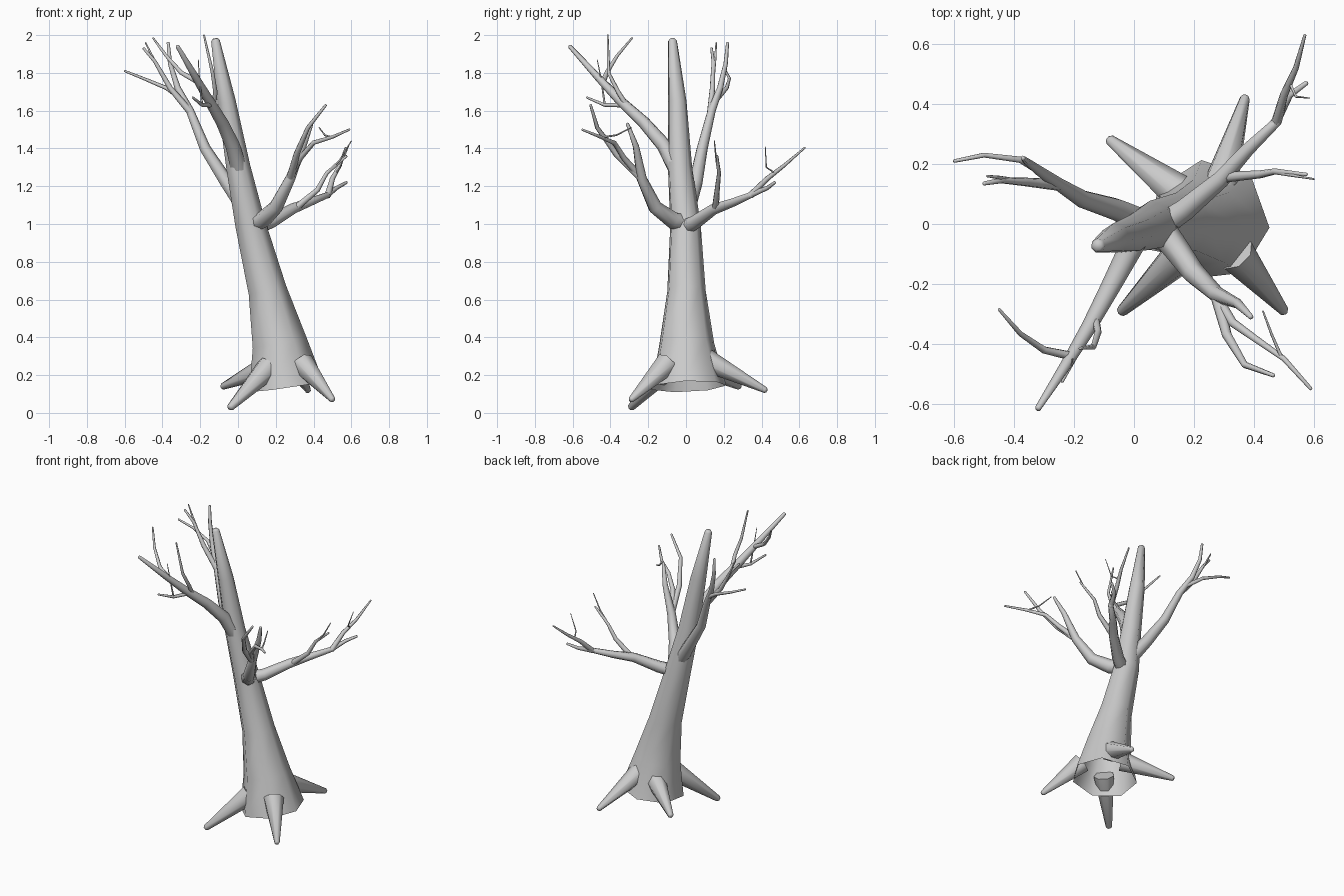
import bpy
import bmesh
import math
from mathutils import Vector, Matrix

default_cube = bpy.data.objects.get("Cube")
if default_cube:
    bpy.data.objects.remove(default_cube, do_unlink=True)

SIDES = 7
PHASE = math.radians(-6)

bark = bpy.data.materials.new("grey_bark")
bark.use_nodes = True
bark.diffuse_color = (0.6, 0.6, 0.6, 1)
bark.node_tree.nodes["Principled BSDF"].inputs["Base Color"].default_value = bark.diffuse_color


def sweep(name, path, radii, open_start=False):
    """Skin a ring of vertices along a path, closing the tip with a blunt cap."""
    points = [Vector(p) for p in path]
    radii = list(radii)

    # Blunt, slightly rounded tip
    end_direction = (points[-1] - points[-2]).normalized()
    points.append(points[-1] + end_direction * radii[-1] * 0.5)
    radii.append(radii[-1] * 0.6)

    bm = bmesh.new()
    rings = []
    up = Vector((0, 0, 1))
    first = (points[1] - points[0]).normalized()
    frame = up.rotation_difference(first).to_matrix()
    previous = first
    for i, point in enumerate(points):
        before = points[max(i - 1, 0)]
        after = points[min(i + 1, len(points) - 1)]
        tangent = (after - before).normalized()
        frame = previous.rotation_difference(tangent).to_matrix() @ frame
        previous = tangent
        ring = []
        for k in range(SIDES):
            angle = PHASE + math.tau * k / SIDES
            offset = Vector((math.cos(angle), math.sin(angle), 0)) * radii[i]
            ring.append(bm.verts.new(point + frame @ offset))
        rings.append(ring)

    for lower, upper in zip(rings, rings[1:]):
        for k in range(SIDES):
            n = (k + 1) % SIDES
            bm.faces.new((lower[k], lower[n], upper[n], upper[k]))
    bm.faces.new(rings[-1])
    if not open_start:
        bm.faces.new(list(reversed(rings[0])))

    mesh = bpy.data.meshes.new(name)
    bm.to_mesh(mesh)
    bm.free()
    mesh.materials.append(bark)
    obj = bpy.data.objects.new(name, mesh)
    bpy.context.collection.objects.link(obj)
    bpy.ops.object.select_all(action="DESELECT")
    obj.select_set(True)
    bpy.context.view_layer.objects.active = obj
    bpy.ops.object.shade_smooth_by_angle(angle=math.radians(60))
    return obj


def limb(name, start_radius, end_radius, *path):
    """A branch or root that tapers evenly along its length."""
    lengths = [0.0]
    for a, b in zip(path, path[1:]):
        lengths.append(lengths[-1] + (Vector(b) - Vector(a)).length)
    radii = [start_radius + (end_radius - start_radius) * s / lengths[-1] for s in lengths]
    return sweep(name, path, radii)


# Leaning trunk, hollow underneath
sweep("trunk",
      [(.25, .01, .14), (.217, 0, .37), (.153, 0, .65), (.063, -.005, 1),
       (0, -.033, 1.3), (-.062, -.047, 1.65), (-.12, -.072, 1.97)],
      [.205, .15, .105, .083, .066, .05, .024], open_start=True)

# Roots
limb("root_front_right", .065, .02, (.16, -.1, .24), (-.04, -.29, .03))
limb("root_front_left", .065, .017, (.34, -.1, .26), (.5, -.29, .07))
limb("root_back_left", .065, .017, (.28, .1, .28), (.37, .42, .12))
limb("root_back_right", .065, .018, (.17, .09, .25), (-.08, .28, .14))

# Front left branch
limb("front_left_branch", .05, .009, (.09, -.02, 1.01), (.13, -.07, 1.02), (.2, -.165, 1.09),
     (.275, -.235, 1.24), (.345, -.265, 1.41), (.39, -.31, 1.53))
limb("front_left_fork", .022, .007, (.275, -.235, 1.24), (.31, -.37, 1.37),
     (.37, -.47, 1.51), (.465, -.505, 1.63))
limb("front_left_side_fork", .018, .006, (.285, -.26, 1.27), (.33, -.33, 1.35),
     (.4, -.38, 1.43), (.5, -.45, 1.46), (.59, -.55, 1.5))
limb("front_left_twig", .006, .003, (.49, -.44, 1.46), (.46, -.37, 1.47), (.43, -.29, 1.51))

# Back left branch
limb("back_left_branch", .042, .016, (.11, .01, .99), (.17, .05, 1.01), (.29, .15, 1.08),
     (.38, .25, 1.115), (.48, .345, 1.155))
limb("back_left_fork", .017, .008, (.47, .335, 1.15), (.52, .43, 1.19), (.575, .47, 1.22))
limb("back_left_tip", .018, .005, (.475, .34, 1.15), (.5, .43, 1.24),
     (.54, .52, 1.31), (.57, .63, 1.405))
limb("back_left_tip_twig", .005, .002, (.52, .47, 1.27), (.54, .425, 1.3), (.585, .42, 1.41))
limb("back_left_side_branch", .019, .006, (.3, .155, 1.08), (.42, .165, 1.18),
     (.47, .175, 1.27), (.575, .165, 1.36))
limb("back_left_side_twig", .006, .003, (.48, .17, 1.28), (.54, .16, 1.34), (.6, .15, 1.44))

# Back right branch
limb("back_right_branch", .045, .008, (.05, 0, 1.06), (-.06, .05, 1.22), (-.175, .085, 1.4),
     (-.255, .135, 1.6), (-.32, .18, 1.72), (-.36, .21, 1.85), (-.37, .22, 1.96))
limb("back_right_fork", .02, .007, (-.25, .13, 1.59), (-.36, .14, 1.72),
     (-.44, .145, 1.86), (-.5, .135, 1.93))
limb("back_right_fork_twig", .009, .004, (-.4, .145, 1.79), (-.45, .155, 1.88), (-.49, .16, 1.96))
limb("back_right_side_branch", .014, .006, (-.28, .155, 1.65), (-.38, .215, 1.72),
     (-.5, .23, 1.77), (-.6, .21, 1.81))

# Front right branch
limb("front_right_branch", .046, .011, (.01, -.04, 1.27), (-.03, -.12, 1.42),
     (-.085, -.225, 1.54), (-.15, -.345, 1.65), (-.22, -.46, 1.77), (-.32, -.615, 1.94))
limb("front_right_side_branch", .015, .005, (-.21, -.44, 1.75), (-.3, -.42, 1.8),
     (-.38, -.365, 1.89), (-.45, -.285, 1.985))
limb("front_right_upright", .014, .005, (-.13, -.31, 1.62), (-.12, -.36, 1.7),
     (-.135, -.41, 1.8), (-.18, -.415, 2))
limb("front_right_low_branch", .014, .006, (-.13, -.31, 1.63), (-.19, -.43, 1.63),
     (-.24, -.525, 1.67))
limb("front_right_low_twig", .006, .002, (-.19, -.43, 1.63), (-.205, -.45, 1.77),
     (-.21, -.47, 1.87))
